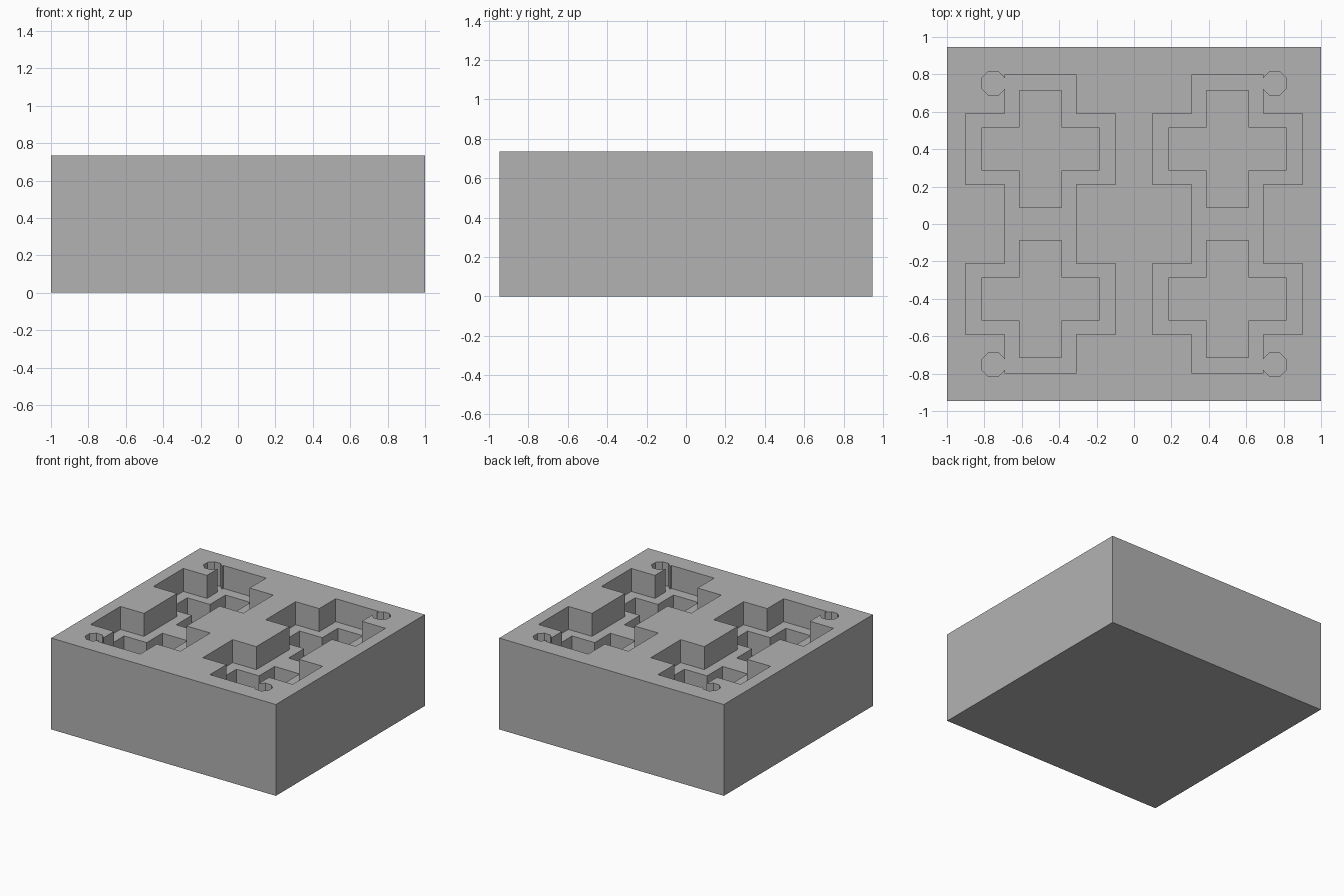
import bpy, bmesh, math

if "Cube" in bpy.data.objects:
    bpy.data.objects.remove(bpy.data.objects["Cube"], do_unlink=True)

TOP = 0.735          # block height
STEP = 0.185         # depth of each recess level

grey = bpy.data.materials.new("plain grey")
grey.use_nodes = True
colour = (0.448, 0.448, 0.448, 1)
grey.diffuse_color = colour
grey.node_tree.nodes["Principled BSDF"].inputs["Base Color"].default_value = colour


def prism(name, outline, cx, cy, z0, z1):
    """Extrude a counter-clockwise outline from z0 to z1."""
    bm = bmesh.new()
    base = bm.faces.new([bm.verts.new((cx + x, cy + y, z0)) for x, y in outline])
    ext = bmesh.ops.extrude_face_region(bm, geom=[base])
    for v in ext["geom"]:
        if isinstance(v, bmesh.types.BMVert):
            v.co.z = z1
    bmesh.ops.recalc_face_normals(bm, faces=bm.faces)
    mesh = bpy.data.meshes.new(name)
    bm.to_mesh(mesh)
    bm.free()
    mesh.materials.append(grey)
    ob = bpy.data.objects.new(name, mesh)
    bpy.context.collection.objects.link(ob)
    return ob


def mirrored(quarter):
    """Complete an outline from its lower right quarter."""
    right = quarter + [(x, -y) for x, y in reversed(quarter)]
    return right + [(-x, y) for x, y in reversed(right)]


# Solid block
block = prism("block", mirrored([(1, -0.947)]), 0, 0, 0, TOP)

# Outlines of the recesses
double_cross = mirrored([(0.19, -0.8), (0.19, -0.59), (0.4, -0.59),
                         (0.4, -0.21), (0.19, -0.21)])
small_cross = mirrored([(0.112, -0.313), (0.112, -0.115), (0.313, -0.115)])
octagon = [(0.069 * math.cos(a), 0.069 * math.sin(a))
           for a in (math.pi * (i + 0.5) / 4 for i in range(8))]

# Cutters for the pockets, their deeper crosses and the corner reliefs
cutters = []
for sx in (-1, 1):
    cutters.append(prism("pocket_cutter", double_cross, sx * 0.5, 0, TOP - STEP, TOP + 0.1))
for sx in (-1, 1):
    for sy in (-1, 1):
        cutters.append(prism("cross_cutter", small_cross, sx * 0.5, sy * 0.402,
                             TOP - 2 * STEP, TOP + 0.1))
        cutters.append(prism("relief_cutter", octagon, sx * 0.752, sy * 0.752,
                             TOP - STEP, TOP + 0.1))

# Cut the recesses into the block
bpy.context.view_layer.objects.active = block
for cutter in cutters:
    cutter.hide_render = True
    mod = block.modifiers.new("recess", "BOOLEAN")
    mod.operation = "DIFFERENCE"
    mod.solver = "EXACT"
    mod.object = cutter
    bpy.ops.object.modifier_apply(modifier=mod.name)
for cutter in cutters:
    bpy.data.objects.remove(cutter, do_unlink=True)
